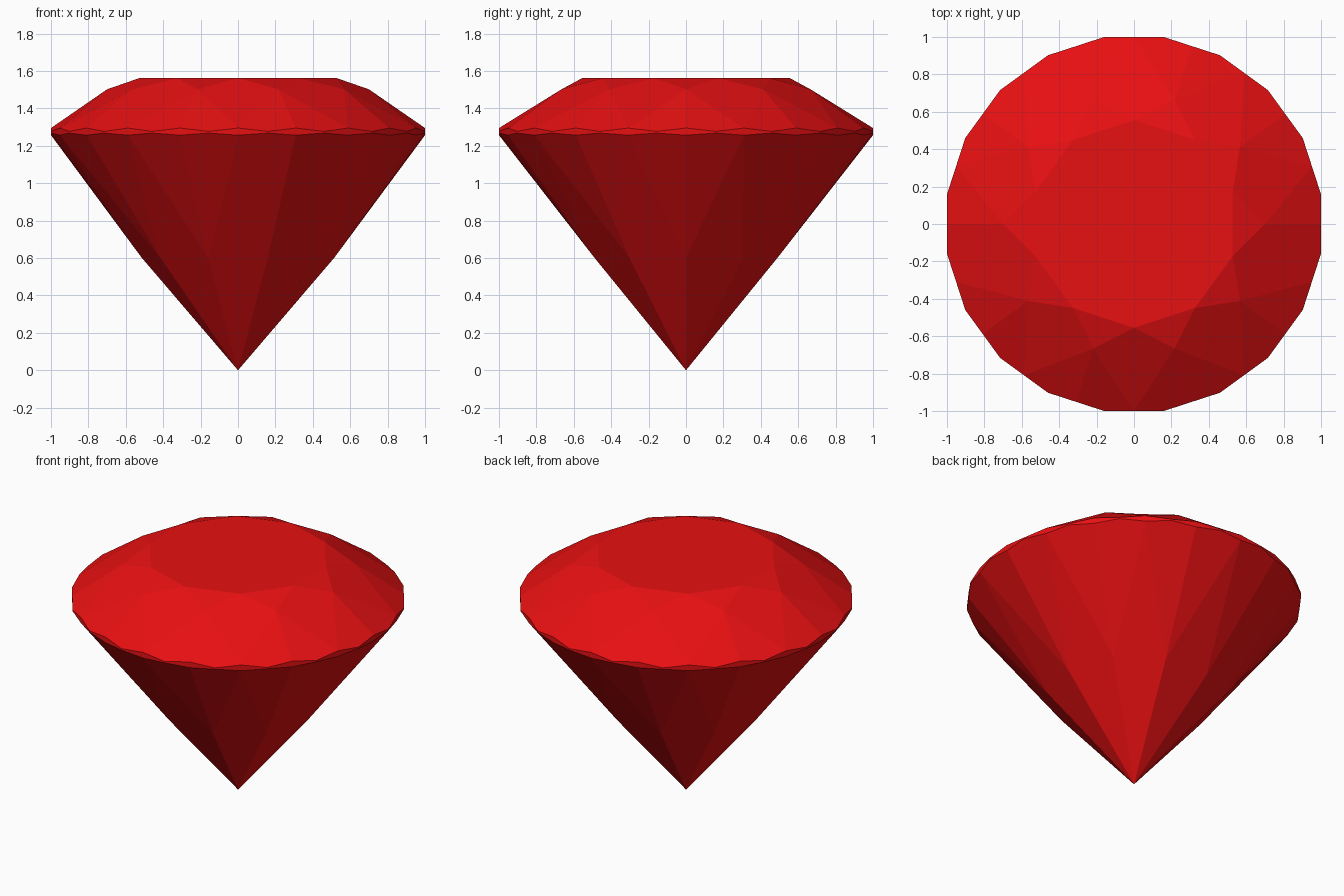
import bpy, bmesh, math

if "Cube" in bpy.data.objects:
    bpy.data.objects.remove(bpy.data.objects["Cube"])

N = 10                      # main facets around
STEP = 2 * math.pi / N
R_OUT = 1 / math.cos(STEP / 4)

bm = bmesh.new()


def ring(count, radius, z, offset=0.0):
    """Ring of vertices, offset in radians."""
    a = 2 * math.pi / count
    return [bm.verts.new((radius * math.cos(i * a + offset),
                          radius * math.sin(i * a + offset), z))
            for i in range(count)]


# Crown, girdle and pavilion rings
table = ring(N, 0.555, 1.562, STEP / 2)
crown = ring(N, 0.70, 1.502)
top_main = ring(2 * N, 1.0, 1.295)
top_half = ring(2 * N, R_OUT, 1.277, STEP / 4)
low_main = ring(2 * N, 1.0, 1.257)
low_half = ring(2 * N, R_OUT, 1.268, STEP / 4)
pavilion = ring(N, 0.515, 0.602)
culet = bm.verts.new((0, 0, 0))


def half_facets(mid, main, half, j):
    """Two facets joining a mid vertex to the girdle on each side."""
    k = 2 * j
    for a, h, b in ((k, k, (k + 1) % (2 * N)), (k - 1, k - 1, k)):
        bm.faces.new((mid[j], main[a], half[h], main[b]))


# Facets
bm.faces.new(table)
for j in range(N):
    n = (j + 1) % N
    bm.faces.new((table[j - 1], crown[j], table[j]))                        # star
    bm.faces.new((table[j], crown[j], top_main[2 * j + 1], crown[n]))       # bezel kite
    bm.faces.new((culet, pavilion[n], low_main[2 * j + 1], pavilion[j]))    # pavilion kite
    half_facets(crown, top_main, top_half, j)
    half_facets(pavilion, low_main, low_half, j)

# Scalloped girdle band
for k in range(2 * N):
    n = (k + 1) % (2 * N)
    bm.faces.new((low_main[k], low_half[k], top_half[k], top_main[k]))
    bm.faces.new((low_half[k], low_main[n], top_main[n], top_half[k]))

bmesh.ops.recalc_face_normals(bm, faces=bm.faces[:])
mesh = bpy.data.meshes.new("cut_gem")
bm.to_mesh(mesh)
bm.free()

red = bpy.data.materials.new("ruby red")
red.diffuse_color = (0.8, 0.005, 0.006, 1)
red.use_nodes = True
red.node_tree.nodes["Principled BSDF"].inputs["Base Color"].default_value = red.diffuse_color
mesh.materials.append(red)
gem = bpy.data.objects.new("cut_gem", mesh)
bpy.context.collection.objects.link(gem)
